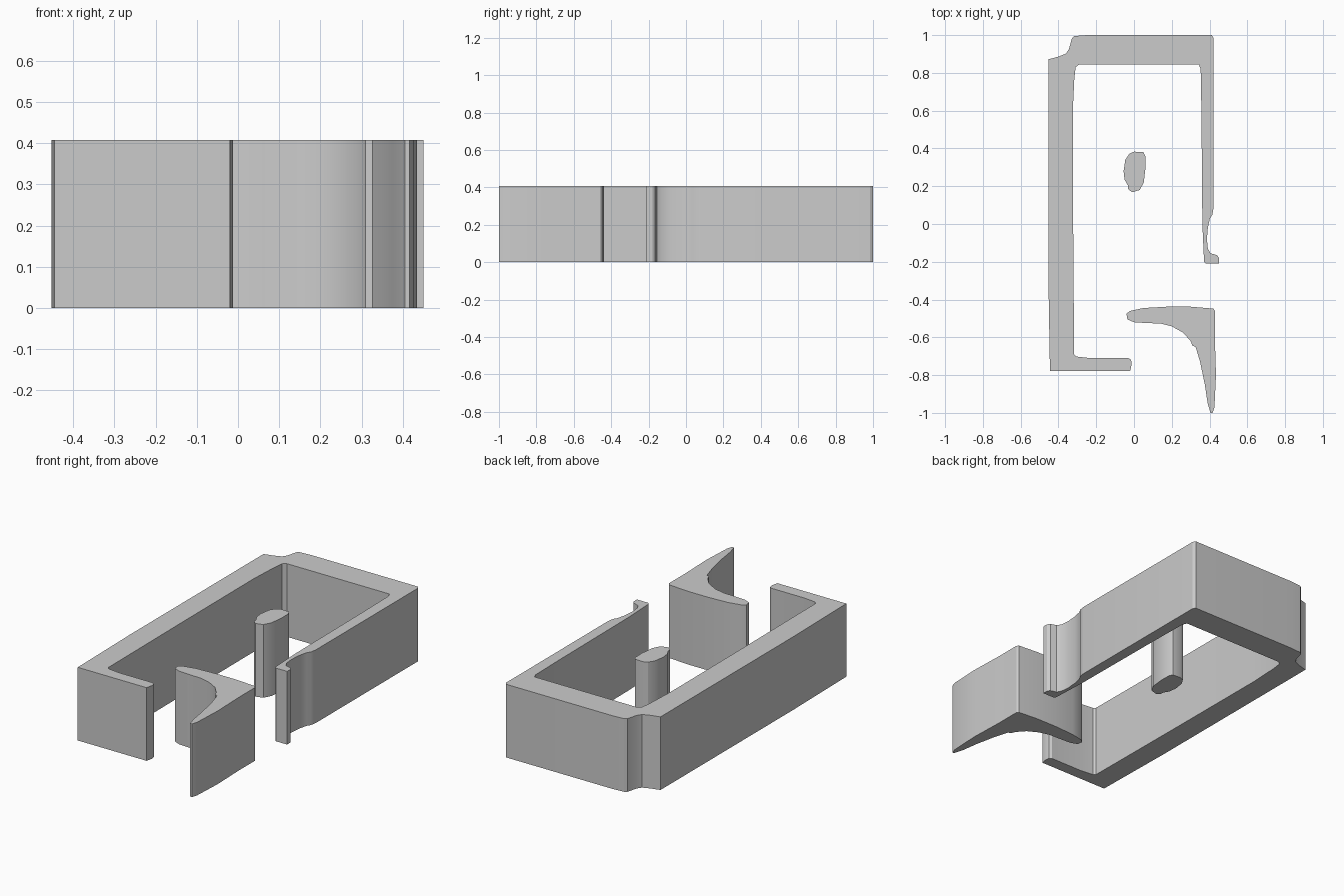
import bpy, bmesh

HEIGHT = 0.408


def extrude_profile(name, points):
    """Extrude a closed plan outline from the ground up to HEIGHT."""
    bm = bmesh.new()
    base = bm.faces.new([bm.verts.new((x, y, 0)) for x, y in points])
    top = bmesh.ops.extrude_face_region(bm, geom=[base], use_keep_orig=True)
    moved = [g for g in top["geom"] if isinstance(g, bmesh.types.BMVert)]
    bmesh.ops.translate(bm, verts=moved, vec=(0, 0, HEIGHT))
    bmesh.ops.recalc_face_normals(bm, faces=bm.faces[:])
    mesh = bpy.data.meshes.new(name)
    bm.to_mesh(mesh)
    bm.free()
    obj = bpy.data.objects.new(name, mesh)
    bpy.context.collection.objects.link(obj)
    bpy.ops.object.select_all(action='DESELECT')
    obj.select_set(True)
    bpy.context.view_layer.objects.active = obj
    bpy.ops.object.shade_smooth_by_angle(angle=0.5)
    return obj


# Open frame: thick left wall, notched back corner, thin right wall with hook
frame_outside = [
    (-0.445, -0.777), (-0.453, -0.3), (-0.453, 0.872), (-0.40, 0.886),
    (-0.36, 0.902), (-0.345, 0.925), (-0.328, 0.985), (-0.315, 0.995),
    (-0.25, 1.0), (0.412, 1.0), (0.421, 0.985), (0.421, 0.085),
    (0.415, 0.05), (0.402, 0.03), (0.391, -0.02), (0.386, -0.08),
    (0.391, -0.13), (0.405, -0.155), (0.44, -0.165), (0.45, -0.18),
    (0.45, -0.21), (0.38, -0.21), (0.371, -0.2)]
frame_inside = [
    (0.362, 0.0), (0.357, 0.6), (0.353, 0.82), (0.343, 0.845),
    (-0.29, 0.845), (-0.309, 0.83), (-0.316, 0.77), (-0.324, 0.6),
    (-0.322, 0.0), (-0.317, -0.69), (-0.305, -0.702), (-0.23, -0.71),
    (-0.03, -0.71), (-0.016, -0.719), (-0.012, -0.74), (-0.02, -0.777)]
extrude_profile("frame_wall", frame_outside + frame_inside)

# Rounded post standing inside the frame
extrude_profile("centre_post", [
    (0.0, 0.383), (0.05, 0.38), (0.06, 0.36), (0.061, 0.3), (0.052, 0.22),
    (0.03, 0.18), (-0.01, 0.168), (-0.031, 0.185), (-0.033, 0.205),
    (-0.05, 0.235), (-0.055, 0.28), (-0.046, 0.34), (-0.025, 0.372)])

# Separate corner bracket with a curved, tapering inner side
extrude_profile("corner_bracket", [
    (-0.04, -0.475), (-0.02, -0.46), (0.05, -0.445), (0.17, -0.438),
    (0.3, -0.438), (0.42, -0.448), (0.428, -0.46), (0.428, -0.6),
    (0.434, -0.8), (0.426, -0.97), (0.416, -1.0), (0.405, -1.0),
    (0.39, -0.95), (0.375, -0.85), (0.35, -0.73), (0.326, -0.65),
    (0.31, -0.645), (0.3, -0.62), (0.26, -0.575), (0.2, -0.542),
    (0.14, -0.527), (0.06, -0.524), (0.0, -0.52), (-0.035, -0.505)])
